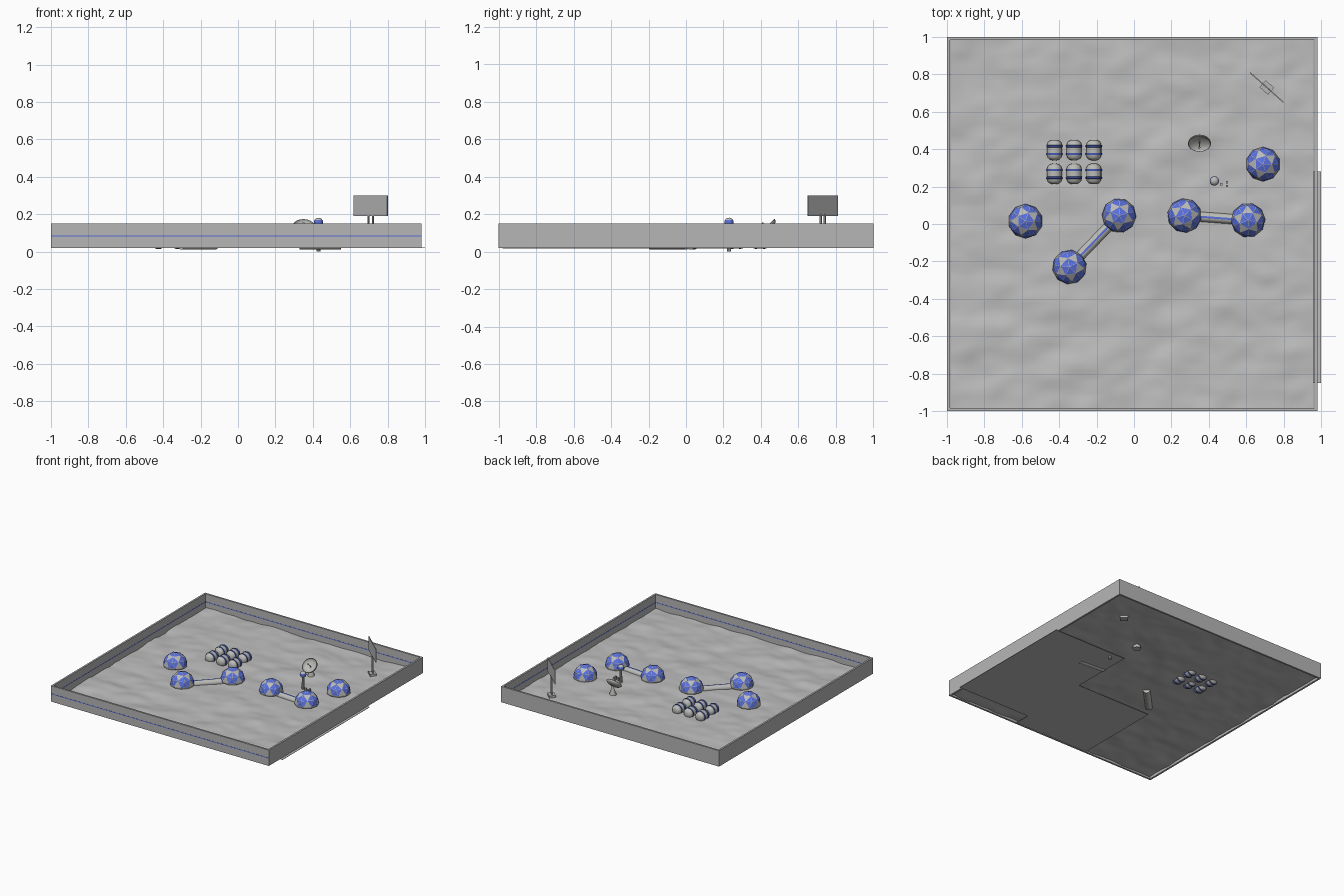
import bpy, bmesh, math
from mathutils import Vector, Matrix, noise

if "Cube" in bpy.data.objects:
    bpy.data.objects.remove(bpy.data.objects["Cube"])


def mat(name, c):
    m = bpy.data.materials.new(name)
    m.diffuse_color = (*c, 1)
    m.use_nodes = True
    m.node_tree.nodes["Principled BSDF"].inputs["Base Color"].default_value = m.diffuse_color
    return m


GROUND = mat("lunar grey", (0.52, 0.52, 0.52))
WALL = mat("wall grey", (0.47, 0.47, 0.47))
SHELL = mat("shell grey", (0.50, 0.50, 0.48))
BLUE = mat("panel blue", (0.10, 0.16, 0.72))
NAVY = mat("band blue", (0.06, 0.10, 0.45))


def finish(name, bm, mats, smooth=None):
    bmesh.ops.recalc_face_normals(bm, faces=bm.faces)
    me = bpy.data.meshes.new(name)
    bm.to_mesh(me)
    bm.free()
    for m in mats:
        me.materials.append(m)
    ob = bpy.data.objects.new(name, me)
    bpy.context.collection.objects.link(ob)
    if smooth:
        bpy.ops.object.select_all(action='DESELECT')
        ob.select_set(True)
        bpy.context.view_layer.objects.active = ob
        bpy.ops.object.shade_smooth_by_angle(angle=math.radians(smooth))
    return ob


def box(name, lo, hi, m, rot=0):
    lo, hi = Vector(lo), Vector(hi)
    bm = bmesh.new()
    bmesh.ops.create_cube(bm, size=1, matrix=Matrix.Translation((lo + hi) / 2)
                          @ Matrix.Rotation(rot, 4, 'Z') @ Matrix.Diagonal((*(hi - lo), 1)))
    return finish(name, bm, [m])


def lathe(name, profile, loc, axis, mats, segs=16, rule=None, smooth=35):
    """Spin (radius, height) points round an axis; rule picks the colour of each face."""
    bm = bmesh.new()
    vs = [bm.verts.new((r, 0, h)) for r, h in profile]
    es = [bm.edges.new(p) for p in zip(vs, vs[1:])]
    bmesh.ops.spin(bm, geom=vs + es, cent=(0, 0, 0), axis=(0, 0, 1),
                   angle=2 * math.pi, steps=segs, use_duplicate=False)
    bmesh.ops.remove_doubles(bm, verts=bm.verts, dist=1e-5)
    if rule:
        for f in bm.faces:
            f.material_index = rule(f.calc_center_median())
    q = Vector((0, 0, 1)).rotation_difference(Vector(axis).normalized())
    bm.transform(Matrix.Translation(loc) @ q.to_matrix().to_4x4())
    return finish(name, bm, mats, smooth)


# rolling ground
bm = bmesh.new()
bmesh.ops.create_grid(bm, x_segments=70, y_segments=70, size=0.985)
for v in bm.verts:
    p = v.co
    n = noise.noise((p.x * 4, p.y * 6, 3)) + 0.5 * noise.noise((p.x * 9, p.y * 14, 8))
    v.co = (p.x * 0.985 - 0.01, p.y, max(0.022, 0.036 + 0.013 * n))
finish("ground", bm, [GROUND], 40)

# flat foundation plates under the ground, two of them sticking out on the right
box("plate_back", (0.33, -0.38, 0.018), (1.0, 0.28, 0.021), GROUND)
box("plate_corner", (0.33, -0.85, 0.018), (1.0, -0.38, 0.021), GROUND)
box("plate_front", (-0.35, -0.98, 0.018), (0.33, -0.25, 0.021), GROUND)

# surrounding walls with thin stripes
Z0, Z1, T = 0.02, 0.15, 0.015
box("front_wall", (-1, -1, Z0), (0.98, -1 + T, Z1), WALL)
box("back_wall", (-1, 1 - T, Z0), (0.98, 1, Z1), WALL)
box("left_wall", (-1, -1 + T, Z0), (-1 + T, 1 - T, Z1), WALL)
box("right_wall", (0.98 - T, -1 + T, Z0), (0.98, 1 - T, Z1), WALL)
S0, S1, E = 0.081, 0.087, 0.001
box("outer_stripe", (-1, -1 - E, S0), (0.98, -1, S1), BLUE)
box("front_stripe", (-1 + T, -1 + T, S0), (0.98 - T, -1 + T + E, S1), BLUE)
box("back_stripe", (-1 + T, 1 - T - E, S0), (0.98 - T, 1 - T, S1), BLUE)
box("left_stripe", (-1 + T, -1 + T, S0), (-1 + T + E, 1 - T, S1), BLUE)
box("right_stripe", (0.98 - T - E, -1 + T, S0), (0.98 - T, 1 - T, S1), BLUE)


def dome(name, x, y, turn=0):
    """Geodesic half sphere: blue panels round each five-way joint, grey triangles between."""
    bm = bmesh.new()
    bmesh.ops.create_icosphere(bm, subdivisions=2, radius=0.092)
    bmesh.ops.bisect_plane(bm, geom=bm.verts[:] + bm.edges[:] + bm.faces[:],
                           plane_co=(0, 0, -0.012), plane_no=(0, 0, -1), clear_outer=True)
    bm.normal_update()
    five = {v for v in bm.verts if len(v.link_edges) == 5 and v.co.z > 0.01}
    five |= {v for v in bm.verts if v.co.z < -0.005 and v.co.z > -0.011}
    # joints found by direction, so that cut faces are coloured too
    ico = bmesh.new()
    bmesh.ops.create_icosphere(ico, subdivisions=1, radius=0.092)
    joints = [v.co.copy() for v in ico.verts]
    ico.free()
    panels = [f for f in bm.faces
              if any((v.co - j).length < 0.004 for v in f.verts for j in joints)]
    for f in panels:
        f.material_index = 1
    ring = bmesh.ops.inset_individual(bm, faces=panels, thickness=0.0022)["faces"]
    for f in ring:
        f.material_index = 0
    bm.transform(Matrix.Translation((x, y, 0.054)) @ Matrix.Rotation(turn, 4, 'Z'))
    finish(name, bm, [SHELL, BLUE])


DOMES = [(-0.58, 0.015), (-0.08, 0.045), (-0.345, -0.23),
         (0.27, 0.045), (0.61, 0.02), (0.69, 0.32)]
for i, (x, y) in enumerate(DOMES):
    dome(f"dome_{i + 1}", x, y, i * 0.25)


def tunnel(name, a, b):
    """Round passage between two domes with a blue strip on the top."""
    a, b = Vector((*a, 0.037)), Vector((*b, 0.037))
    d = (b - a).normalized()
    a, b = a + d * 0.06, b - d * 0.06
    side = Vector((-d.y, d.x, 0))
    bm = bmesh.new()
    rings = []
    for p in (a, b):
        rings.append([bm.verts.new(p + 0.027 * (side * math.cos(t) + Vector((0, 0, math.sin(t)))))
                      for t in ((k + 0.5) * math.pi / 8 for k in range(16))])
    # bevelled strip along the crown: the two uppermost faces
    for k in range(16):
        n = (k + 1) % 16
        f = bm.faces.new((rings[0][k], rings[0][n], rings[1][n], rings[1][k]))
        f.material_index = 1 if k == 3 else 0
    for r in rings:
        bm.faces.new(r)
    return finish(name, bm, [SHELL, BLUE], 40)


tunnel("left_tunnel", DOMES[1], DOMES[2])
tunnel("right_tunnel", DOMES[3], DOMES[4])

# storage tanks: capsules lying along y, two raised bands each
half = [(0, 0.055), (0.016, 0.054), (0.029, 0.048), (0.037, 0.039), (0.040, 0.027),
        (0.043, 0.026), (0.043, 0.016), (0.040, 0.015)]
tank = half + [(r, -h) for r, h in reversed(half)]
for i, x in enumerate((-0.425, -0.32, -0.215)):
    for j, y in enumerate((0.395, 0.268)):
        lathe(f"tank_{i + 1}_{j + 1}", tank, (x, y, 0.056), (0, 1, 0), [SHELL, NAVY], 20,
              lambda c: int(0.0145 < abs(c.z) < 0.0268))

# dish antenna tilted to the front
C, N = Vector((0.35, 0.43, 0.13)), Vector((0, -1, 1)).normalized()
bowl = [(0.062 * math.sin(t), 0.028 * (1 - math.cos(t)) - 0.028)
        for t in (k * math.pi / 12 for k in range(7))]
bowl += [(r * 0.95, h + 0.003) for r, h in reversed(bowl)]
lathe("dish", bowl, C, N, [SHELL], 20)
lathe("dish_feed", [(0, 0.035), (0.007, 0.03), (0.002, 0.022), (0.002, -0.028)], C, N, [SHELL], 8)
lathe("dish_stand", [(0, 0.115), (0.008, 0.11), (0.012, 0.085), (0.032, 0.03), (0.032, 0.02),
                     (0, 0.02)], (0.35, 0.45, 0), (0, 0, 1), [SHELL], 16)

# ball mast with a blue belt and small boxes beside it
ball = [(0.025 * math.sin(k * math.pi / 12), 0.156 - 0.025 * math.cos(k * math.pi / 12))
        for k in range(13)]
lathe("mast_ball", ball, (0.43, 0.23, 0), (0, 0, 1), [SHELL, BLUE], 20,
      lambda c: int(0.148 < c.z < 0.168))
lathe("mast", [(0, 0), (0.011, 0), (0.009, 0.14), (0, 0.14)], (0.43, 0.23, 0),
      (0, 0, 1), [SHELL], 10)
for i, (x, y) in enumerate(((0.467, 0.213), (0.497, 0.223), (0.497, 0.203))):
    box(f"small_box_{i + 1}", (x - 0.006, y - 0.006, 0.025), (x + 0.006, y + 0.006, 0.06), SHELL)

# upright panel on two posts and a base block
A = math.atan2(-0.16, 0.18)
cx, cy = 0.71, 0.73
box("panel", (cx - 0.12, cy - 0.003, 0.19), (cx + 0.12, cy + 0.003, 0.30), WALL, A)
for s in (-1, 1):
    px, py = cx + s * 0.016 * math.cos(A), cy + s * 0.016 * math.sin(A)
    box("left_post" if s < 0 else "right_post", (px - 0.004, py - 0.004, 0.04),
        (px + 0.004, py + 0.004, 0.2), WALL, A)
box("panel_base", (cx - 0.03, cy - 0.025, 0.02), (cx + 0.03, cy + 0.025, 0.055), WALL, A)
